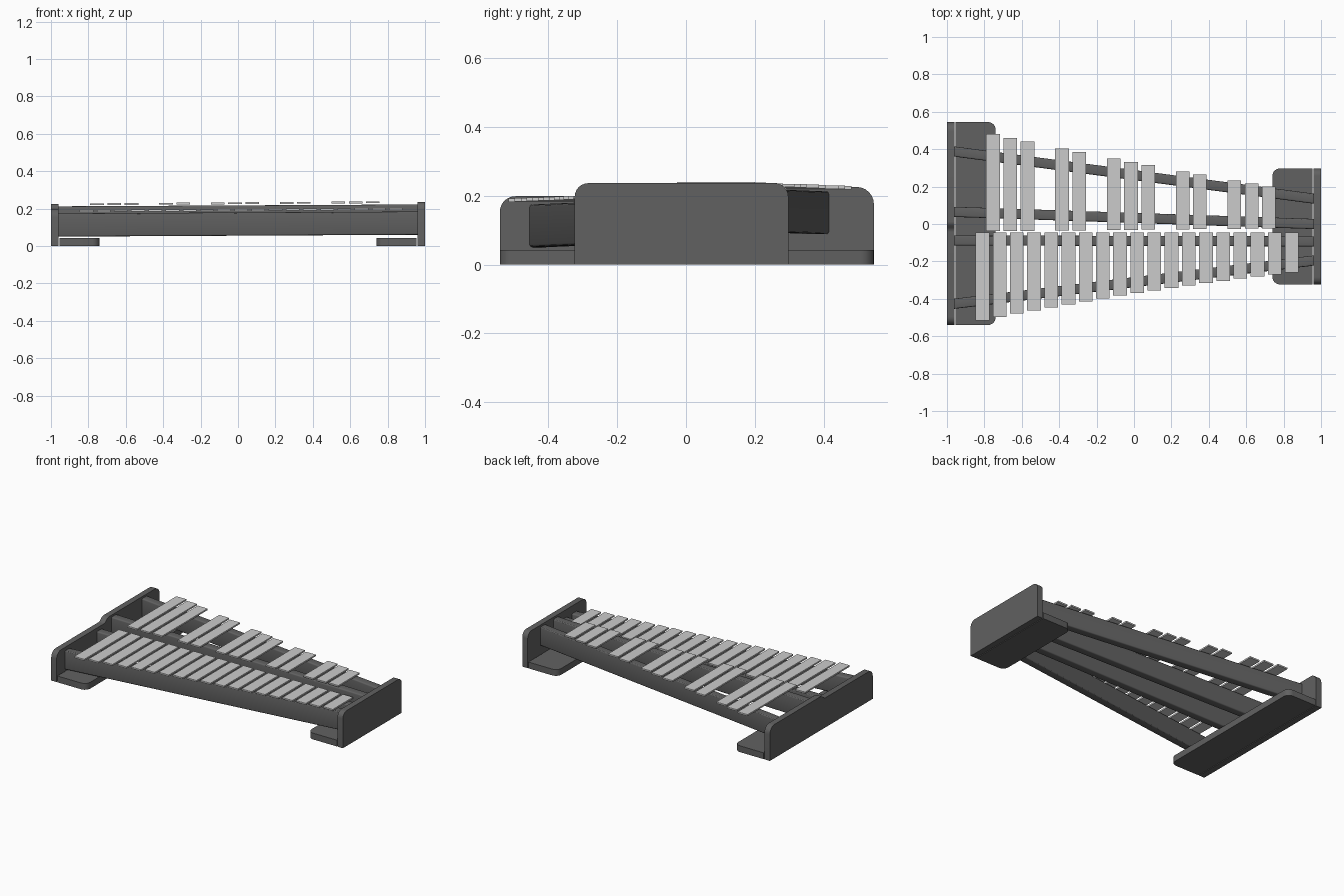
import bpy, bmesh
from mathutils import Vector

if "Cube" in bpy.data.objects:
    bpy.data.objects.remove(bpy.data.objects["Cube"], do_unlink=True)


def material(name, value):
    m = bpy.data.materials.new(name)
    m.use_nodes = True
    colour = (value, value, value, 1)
    m.diffuse_color = colour
    m.node_tree.nodes["Principled BSDF"].inputs["Base Color"].default_value = colour
    return m


FRAME = material("dark grey frame", 0.12)
METAL = material("light grey metal", 0.6)


def finish(bm, name, mat, smooth=True):
    bmesh.ops.recalc_face_normals(bm, faces=bm.faces)
    mesh = bpy.data.meshes.new(name)
    bm.to_mesh(mesh)
    bm.free()
    mesh.materials.append(mat)
    ob = bpy.data.objects.new(name, mesh)
    bpy.context.collection.objects.link(ob)
    if smooth:
        bpy.ops.object.select_all(action="DESELECT")
        ob.select_set(True)
        bpy.context.view_layer.objects.active = ob
        bpy.ops.object.shade_smooth_by_angle()
    return ob


def prism(name, corners, place, depth):
    """Extrude an outline of (u, v, corner radius) along depth."""
    bm = bmesh.new()
    verts = [bm.verts.new(place(u, v)) for u, v, r in corners]
    bm.faces.new(verts)
    for v, (_, _, r) in zip(verts, corners):
        if r:
            bmesh.ops.bevel(bm, geom=[v], offset=r, segments=6, profile=0.5,
                            affect="VERTICES")
    out = bmesh.ops.extrude_face_region(bm, geom=list(bm.faces))
    moved = [g for g in out["geom"] if isinstance(g, bmesh.types.BMVert)]
    bmesh.ops.translate(bm, verts=moved, vec=Vector(depth))
    finish(bm, name, FRAME)


def end_piece(side, name, front, back, top):
    """Upright wall with a foot plate reaching inward."""
    outline = [(front, 0, 0), (back, 0, 0)] + top
    prism(name + "_wall", outline, lambda y, z: (side, y, z), (-side * 0.04, 0, 0))
    foot = [(side * 0.955, front, 0), (side * 0.74, front, 0.04),
            (side * 0.74, back, 0.04), (side * 0.955, back, 0)]
    prism(name + "_foot", foot, lambda x, y: (x, y, 0), (0, 0, 0.042))


# End pieces: the wide one has a stepped top
end_piece(-1, "wide_end", -0.54, 0.545,
          [(0.545, 0.225, 0.05), (0.0, 0.225, 0.012),
           (-0.03, 0.198, 0.012), (-0.54, 0.198, 0.045)])
end_piece(1, "narrow_end", -0.323, 0.297,
          [(0.297, 0.236, 0.04), (-0.323, 0.236, 0.04)])


# Rails run between the ends, converging and rising slightly
def rail(name, y_left, y_right, bottom, top):
    bm = bmesh.new()
    bmesh.ops.create_cube(bm, size=1)
    for v in bm.verts:
        t = v.co.x + 0.5
        y = y_left + (y_right - y_left) * t + v.co.y * 0.054
        z = (top if v.co.z > 0 else bottom) + 0.01 * t
        v.co = (-0.965 + 1.93 * t, y, z)
    long_edges = [e for e in bm.edges
                  if abs(e.verts[0].co.x - e.verts[1].co.x) > 1]
    bmesh.ops.bevel(bm, geom=long_edges, offset=0.008, segments=3, profile=0.5,
                    affect="EDGES")
    finish(bm, name, FRAME)


rail("front_rail", -0.427, -0.195, 0.05, 0.174)
rail("front_inner_rail", -0.088, -0.093, 0.05, 0.174)
rail("back_inner_rail", 0.065, 0.0, 0.088, 0.212)
rail("back_rail", 0.388, 0.135, 0.088, 0.212)


# Tone bars
def bar(name, x, y0, y1, z):
    bm = bmesh.new()
    bmesh.ops.create_cube(bm, size=1)
    for v in bm.verts:
        v.co = (x + v.co.x * 0.073, (y0 + y1) / 2 + v.co.y * (y1 - y0),
                z + v.co.z * 0.01)
    finish(bm, name, METAL, smooth=False)


for i in range(19):
    t = i / 18
    front = -0.515 + 0.33 * t - 0.075 * t * t
    bar(f"front_bar_{i + 1}", -0.81 + 0.0919 * i, front, -0.046, 0.187 + 0.011 * t)

# Back row keeps the gaps between groups of two and three
for i in range(17):
    if i in (3, 6, 10, 13):
        continue
    t = i / 16
    back = 0.48 - 0.31 * t + 0.03 * t * t
    bar(f"back_bar_{i + 1}", -0.754 + 0.0922 * i, -0.038 + 0.014 * t, back,
        0.223 + 0.011 * t)
